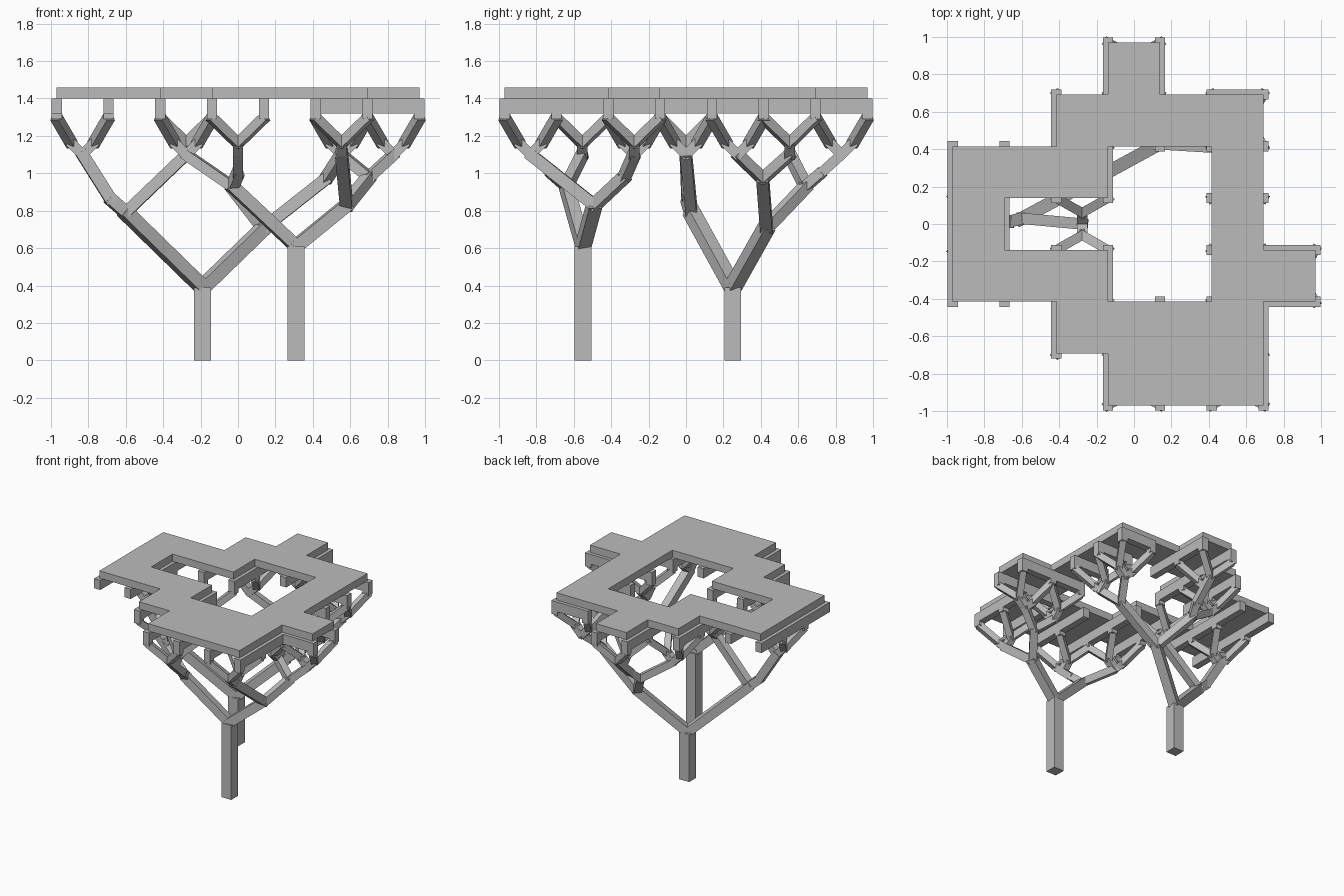
import bpy
import bmesh
from mathutils import Vector, Matrix

if "Cube" in bpy.data.objects:
    bpy.data.objects.remove(bpy.data.objects["Cube"], do_unlink=True)

grey = bpy.data.materials.new("warm_grey")
grey.use_nodes = True
colour = (0.5, 0.5, 0.5, 1)
grey.diffuse_color = colour
grey.node_tree.nodes["Principled BSDF"].inputs["Base Color"].default_value = colour

UNIT = 0.277          # roof module
SIZE = 0.055          # beam and post width
Z_TIP, Z_BEAM, Z_SLAB, Z_TOP = 1.29, 1.32, 1.40, 1.46


def g(i):
    """Module line number to coordinate."""
    return (i - 3.5) * UNIT


def finish(name, bm):
    bmesh.ops.recalc_face_normals(bm, faces=bm.faces)
    mesh = bpy.data.meshes.new(name)
    bm.to_mesh(mesh)
    bm.free()
    mesh.materials.append(grey)
    obj = bpy.data.objects.new(name, mesh)
    bpy.context.collection.objects.link(obj)
    return obj


def box(bm, lo, hi):
    lo, hi = Vector(lo), Vector(hi)
    m = Matrix.Translation((lo + hi) / 2) @ Matrix.Diagonal((*(hi - lo), 1))
    bmesh.ops.create_cube(bm, size=1, matrix=m)


def strut(bm, p, q, t):
    """Square bar from p to q, kept level sideways, slightly overlapping its joints."""
    p, q = Vector(p), Vector(q)
    d = (q - p).normalized()
    side = Vector((0, 0, 1)).cross(d)
    side = side.normalized() if side.length > 0.05 else Vector((1, 0, 0))
    up = d.cross(side)
    rot = Matrix((side, up, d)).transposed().to_4x4()
    length = (q - p).length + t * 0.5
    m = Matrix.Translation((p + q) / 2) @ rot @ Matrix.Diagonal((t, t, length, 1))
    bmesh.ops.create_cube(bm, size=1, matrix=m)


def path(bm, t, *points):
    for p, q in zip(points, points[1:]):
        strut(bm, p, q, t)


# Roof slab from a plan of modules, back row first
plan = ["...#...",
        "..####.",
        "###..#.",
        "#....#.",
        "###..##",
        "..####.",
        "...###."]
bm = bmesh.new()
for r, row in enumerate(plan):
    for c, cell in enumerate(row):
        if cell == "#":
            y = 6 - r
            corners = [(c, y), (c + 1, y), (c + 1, y + 1), (c, y + 1)]
            bm.faces.new([bm.verts.new((g(i), g(j), Z_SLAB)) for i, j in corners])
bmesh.ops.remove_doubles(bm, verts=bm.verts, dist=0.001)
out = bmesh.ops.extrude_face_region(bm, geom=bm.faces[:], use_keep_orig=True)
for v in out["geom"]:
    if isinstance(v, bmesh.types.BMVert):
        v.co.z = Z_TOP
bmesh.ops.dissolve_limit(bm, angle_limit=0.01, verts=bm.verts, edges=bm.edges)
finish("roof_slab", bm)

# Beams under the slab: line number, start and end module
along_y = [(0, 2, 5), (1, 2, 5), (2, 1, 3), (2, 4, 6), (3, 0, 3), (3, 4, 7),
           (4, 0, 2), (4, 5, 7), (5, 0, 2), (6, 0, 2)]
along_x = [(2, 5, 7), (3, 5, 7), (4, 5, 6), (5, 5, 6), (6, 5, 6)]
h = SIZE / 2
bm = bmesh.new()
for line, a, b in along_y:
    box(bm, (g(line) - h, g(a) - h, Z_BEAM), (g(line) + h, g(b) + h, Z_SLAB))
finish("roof_beams_lengthwise", bm)
bm = bmesh.new()
for line, a, b in along_x:
    box(bm, (g(a) - h, g(line) - h, Z_BEAM), (g(b) + h, g(line) + h, Z_SLAB))
finish("roof_beams_crosswise", bm)

# Twig clusters: module column and row, axis of the first split
clusters = [(0, 3, "x"), (2, 3, "y"), (2, 5, "x"), (3, 6, "y"), (5, 5, "x"), (5, 4, "y"),
            (3, 0, "y"), (2, 1, "x"), (5, 0, "y"), (6, 2, "x"), (5, 2, "y")]
twigs, caps = bmesh.new(), bmesh.new()
tips = set()


def crown(col, row):
    return Vector((g(col + 0.5), g(row + 0.5), 1.10))


for col, row, axis in clusters:
    base = crown(col, row)
    for s in (-1, 1):
        step = Vector((s, 0, 0)) if axis == "x" else Vector((0, s, 0))
        fork = base + step * 0.06 + Vector((0, 0, 0.06))
        strut(twigs, base, fork, 0.055)
        for k in (-1, 1):
            sx, sy = (s, k) if axis == "x" else (k, s)
            i, j = col + (sx + 1) // 2, row + (sy + 1) // 2
            strut(twigs, fork, (g(i), g(j), Z_TIP + 0.005), 0.05)
            tips.add((i, j))
for i, j in sorted(tips):
    box(caps, (g(i) - h, g(j) - h, Z_TIP), (g(i) + h, g(j) + h, Z_SLAB))
finish("twigs", twigs)
finish("twig_caps", caps)

# Trunks
trunk_tops = {"left_trunk": (-0.19, 0.25, 0.39), "right_trunk": (0.31, -0.55, 0.61)}
for name, (x, y, z) in trunk_tops.items():
    bm = bmesh.new()
    box(bm, (x - 0.045, y - 0.045, 0), (x + 0.045, y + 0.045, z))
    finish(name, bm)

# Branches of the back tree
root = trunk_tops["left_trunk"]
west, north = (-0.60, 0.03, 0.79), (0.14, 0.43, 0.71)
north_east, north_west = (0.47, 0.41, 0.97), (-0.03, 0.64, 0.93)
bm = bmesh.new()
path(bm, 0.07, root, west)
path(bm, 0.07, root, north)
path(bm, 0.065, west, (-0.68, 0.01, 0.86), crown(0, 3))
path(bm, 0.06, west, crown(2, 3))
path(bm, 0.065, north, north_east)
path(bm, 0.06, north, north_west)
path(bm, 0.055, north_east, crown(5, 5))
path(bm, 0.055, north_east, crown(5, 4))
path(bm, 0.055, north_west, (0, 0.72, 1.0), crown(3, 6))
path(bm, 0.055, north_west, crown(2, 5))
finish("back_tree_branches", bm)

# Branches of the front tree
root = trunk_tops["right_trunk"]
south, east = (-0.03, -0.64, 0.93), (0.58, -0.49, 0.83)
far_east = (0.70, -0.33, 0.98)
bm = bmesh.new()
path(bm, 0.065, root, south)
path(bm, 0.07, root, east)
path(bm, 0.055, south, (0, -0.72, 1.0), crown(3, 0))
path(bm, 0.055, south, crown(2, 1))
path(bm, 0.065, east, crown(5, 0))
path(bm, 0.06, east, far_east)
path(bm, 0.055, far_east, crown(6, 2))
path(bm, 0.055, far_east, crown(5, 2))
finish("front_tree_branches", bm)
